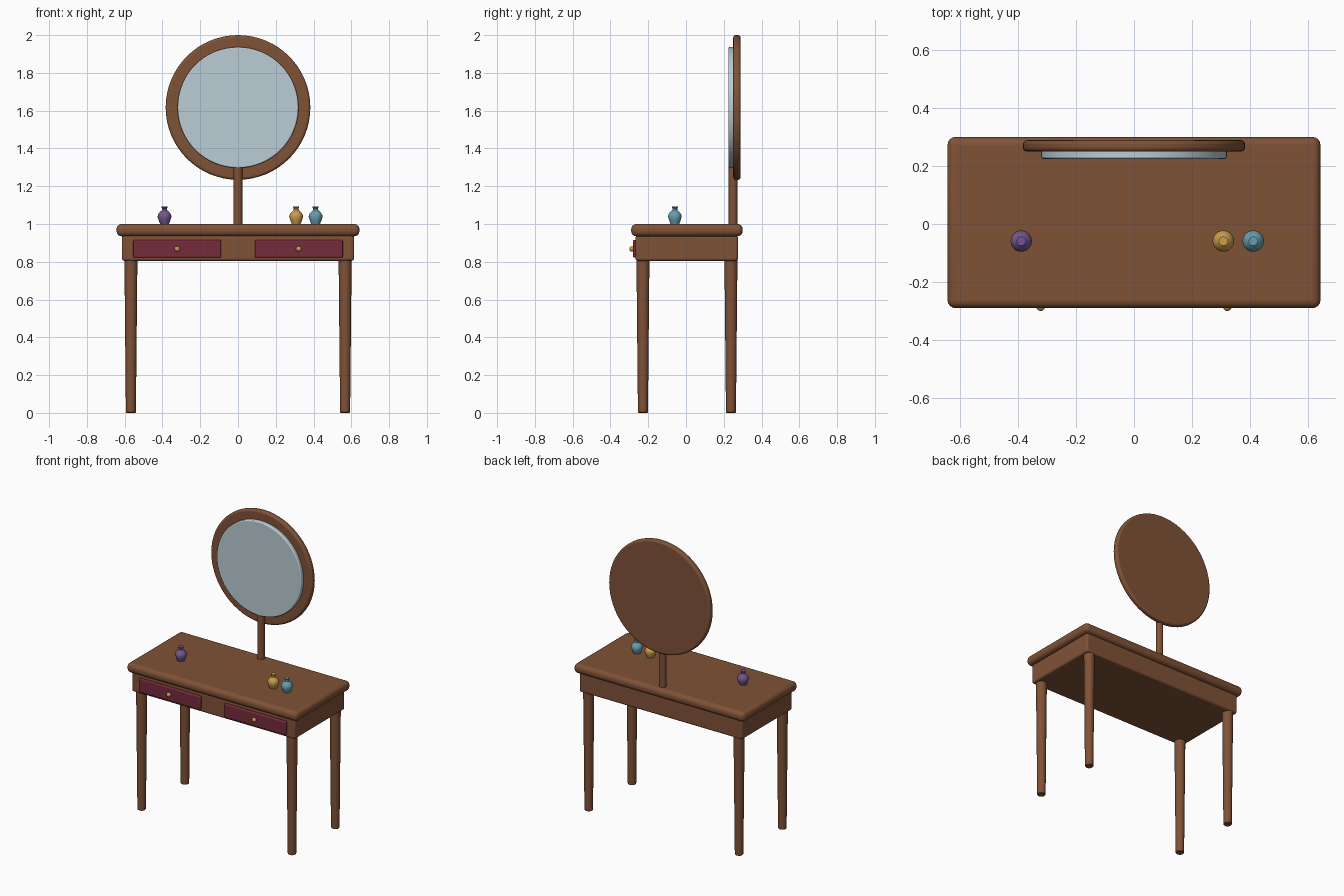
import bpy, bmesh, math
from mathutils import Matrix

if "Cube" in bpy.data.objects:
    bpy.data.objects.remove(bpy.data.objects["Cube"])

CY = 0.005  # depth centre of the table


def material(name, rgb):
    m = bpy.data.materials.new(name)
    m.diffuse_color = (*rgb, 1)
    m.use_nodes = True
    m.node_tree.nodes["Principled BSDF"].inputs["Base Color"].default_value = m.diffuse_color
    return m


WOOD = material("brown wood", (0.215, 0.084, 0.037))
RED = material("burgundy", (0.180, 0.025, 0.046))
GLASS = material("mirror glass", (0.500, 0.610, 0.665))
GOLD = material("gold", (0.578, 0.340, 0.070))
PURPLE = material("purple", (0.175, 0.095, 0.275))
BLUE = material("teal blue", (0.141, 0.340, 0.430))


def finish(bm, name, mat, bevel=0, segments=4):
    """Turn a bmesh into a smooth shaded object with optional rounded edges."""
    bmesh.ops.recalc_face_normals(bm, faces=bm.faces)
    me = bpy.data.meshes.new(name)
    bm.to_mesh(me)
    bm.free()
    me.materials.append(mat)
    ob = bpy.data.objects.new(name, me)
    bpy.context.collection.objects.link(ob)
    if bevel:
        mod = ob.modifiers.new("rounded edges", 'BEVEL')
        mod.width = bevel
        mod.segments = segments
        mod.limit_method = 'ANGLE'
        mod.angle_limit = math.radians(40)
    bpy.ops.object.select_all(action='DESELECT')
    ob.select_set(True)
    bpy.context.view_layer.objects.active = ob
    bpy.ops.object.shade_smooth_by_angle(angle=math.radians(35))
    return ob


def box(name, mat, x, y, z, bevel):
    """Box from (min, max) ranges."""
    bm = bmesh.new()
    bmesh.ops.create_cube(bm, size=1)
    for v in bm.verts:
        v.co = [r[0] if c < 0 else r[1] for c, r in zip(v.co, (x, y, z))]
    return finish(bm, name, mat, bevel)


def lathe(name, mat, profile, at, sides, along_y=False, bevel=0):
    """Closed solid turned from (radius, height) points."""
    bm = bmesh.new()
    rings = [[bm.verts.new((r * math.cos(2 * math.pi * i / sides),
                            r * math.sin(2 * math.pi * i / sides), h))
              for i in range(sides)] for r, h in profile]
    for a, b in zip(rings, rings[1:]):
        for i in range(sides):
            j = (i + 1) % sides
            bm.faces.new((a[i], a[j], b[j], b[i]))
    bm.faces.new(rings[0][::-1])
    bm.faces.new(rings[-1])
    if along_y:
        bm.transform(Matrix.Rotation(-math.pi / 2, 4, 'X'))
    bm.transform(Matrix.Translation(at))
    return finish(bm, name, mat, bevel, 3)


# table top and apron
box("table_top", WOOD, (-0.643, 0.643), (CY - 0.295, CY + 0.295), (0.935, 1.0), 0.027)
box("apron", WOOD, (-0.615, 0.615), (CY - 0.272, CY + 0.27), (0.805, 0.94), 0.013)

# tapered legs
leg = [(0.023, 0), (0.0265, 0.004), (0.0345, 0.82)]
for sx, side in ((-1, "left"), (1, "right")):
    for sy, end in ((-1, "front"), (1, "back")):
        lathe(f"{end}_{side}_leg", WOOD, leg, (sx * 0.567, CY + sy * 0.233, 0), 20)

    # drawer front with round knob
    x = sx * 0.322
    box(f"{side}_drawer", RED, (x - 0.233, x + 0.233), (-0.281, -0.24), (0.822, 0.915), 0.007)
    bm = bmesh.new()
    bmesh.ops.create_uvsphere(bm, u_segments=16, v_segments=10, radius=0.0145)
    bm.transform(Matrix.Translation((x, -0.2855, 0.868)))
    finish(bm, f"{side}_knob", GOLD)

# mirror post, round frame and glass
lathe("mirror_post", WOOD, [(0.0235, 0.99), (0.0235, 1.31)], (0, 0.249, 0), 20)
lathe("mirror_frame", WOOD, [(0.383, 0), (0.383, 0.039)], (0, 0.25, 1.617), 64, True, 0.013)
lathe("mirror_glass", GLASS, [(0.32, 0), (0.32, 0.03)], (0, 0.225, 1.617), 64, True, 0.006)

# perfume bottles
bottle = [(0.023, 0), (0.030, 0.018), (0.037, 0.040), (0.034, 0.052), (0.025, 0.064),
          (0.014, 0.074), (0.013, 0.084), (0.016, 0.088), (0.016, 0.094)]
for name, mat, x in (("purple_bottle", PURPLE, -0.389), ("gold_bottle", GOLD, 0.308),
                     ("blue_bottle", BLUE, 0.411)):
    lathe(name, mat, bottle, (x, -0.059, 0.999), 18)
